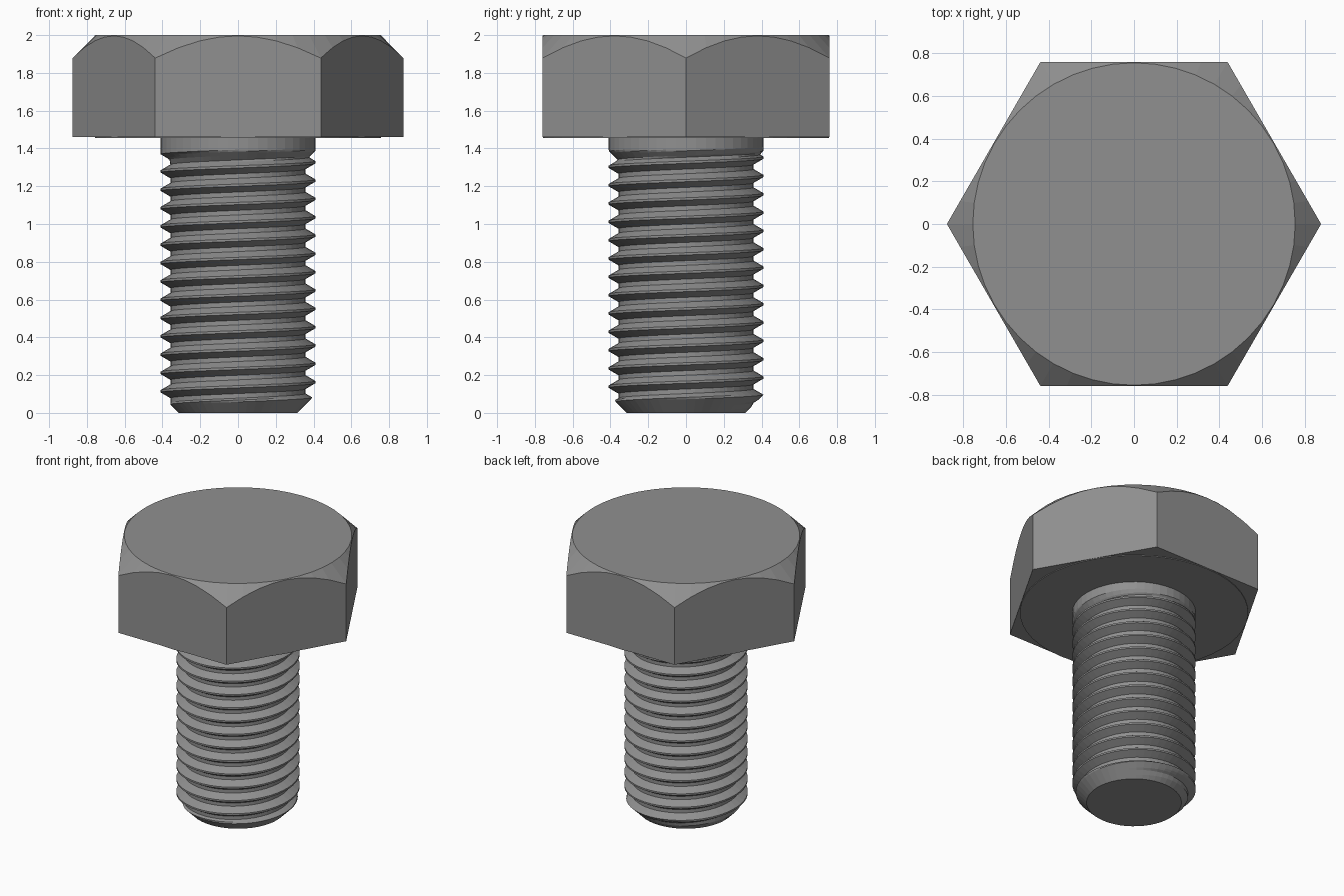
import bpy, bmesh, math

if "Cube" in bpy.data.objects:
    bpy.data.objects.remove(bpy.data.objects["Cube"])

N = 48                                   # segments around the axis
TOP, SEAT = 2.0, 1.46                    # head top and head underside
APOTHEM, CHAMFER_R = 0.759, 0.755        # hexagon half width, top circle radius
R, ROOT, PITCH, START = 0.41, 0.358, 0.097, 0.066

# Dark grey steel
STEEL = bpy.data.materials.new("dark_steel")
STEEL.diffuse_color = (0.28, 0.28, 0.28, 1)
STEEL.use_nodes = True
STEEL.node_tree.nodes["Principled BSDF"].inputs["Base Color"].default_value = STEEL.diffuse_color


def finish(bm, name):
    bmesh.ops.recalc_face_normals(bm, faces=bm.faces[:])
    mesh = bpy.data.meshes.new(name)
    bm.to_mesh(mesh)
    bm.free()
    mesh.materials.append(STEEL)
    obj = bpy.data.objects.new(name, mesh)
    bpy.context.collection.objects.link(obj)
    return obj


def loft(name, rings):
    bm = bmesh.new()
    vs = [[bm.verts.new(p) for p in ring] for ring in rings]
    for a, b in zip(vs, vs[1:]):
        for i in range(N):
            j = (i + 1) % N
            bm.faces.new((a[i], a[j], b[j], b[i]))
    bm.faces.new(vs[0])
    bm.faces.new(vs[-1])
    return finish(bm, name)


def polar(r, i, z):
    t = 2 * math.pi * i / N
    return (r * math.cos(t), r * math.sin(t), z)


# Hexagonal head with a 45 degree conical chamfer on the corners
def hex_r(i):
    t = 2 * math.pi * (i % (N // 6)) / N
    return APOTHEM / math.cos(t - math.pi / 6)


loft("hex_head", [
    [polar(hex_r(i), i, SEAT) for i in range(N)],
    [polar(hex_r(i), i, TOP - (hex_r(i) - CHAMFER_R)) for i in range(N)],
    [polar(CHAMFER_R, i, TOP) for i in range(N)],
])

# Thin round bearing face under the head
loft("washer_face", [[polar(0.757, i, z) for i in range(N)] for z in (1.455, 1.465)])

# Threaded shank: one thread profile per pitch as (fraction of pitch, height 0..1)
PROFILE = [(-1/16, 1), (1/16, 1), (1/6, 2/3), (13/48, 1/3),
           (3/8, 0), (5/8, 0), (35/48, 1/3), (5/6, 2/3)]
M = len(PROFILE)


def shank_point(i, k):
    turn, m = divmod(k, M)
    frac, height = PROFILE[m]
    z = START + PITCH * (turn - 3 + i / N + frac)
    z = min(max(z, 0.0), SEAT)
    r = ROOT + (R - ROOT) * height
    r = max(r, min(R, ROOT + z - 1.335))     # thread runs out into a plain collar
    r = min(r, 0.315 + z)                    # chamfered tip
    return polar(r, i, z)


bm = bmesh.new()
COUNT = M * 20
cols = [[bm.verts.new(shank_point(i, k)) for k in range(COUNT)] for i in range(N)]
for i in range(N):
    shift = M if i == N - 1 else 0           # the helix climbs one pitch at the seam
    nxt = cols[(i + 1) % N]
    for k in range(COUNT - 1 - shift):
        bm.faces.new((cols[i][k], nxt[k + shift], nxt[k + 1 + shift], cols[i][k + 1]))
bmesh.ops.remove_doubles(bm, verts=bm.verts[:], dist=0.0002)
bmesh.ops.holes_fill(bm, edges=[e for e in bm.edges if e.is_boundary], sides=0)
finish(bm, "threaded_shank")
